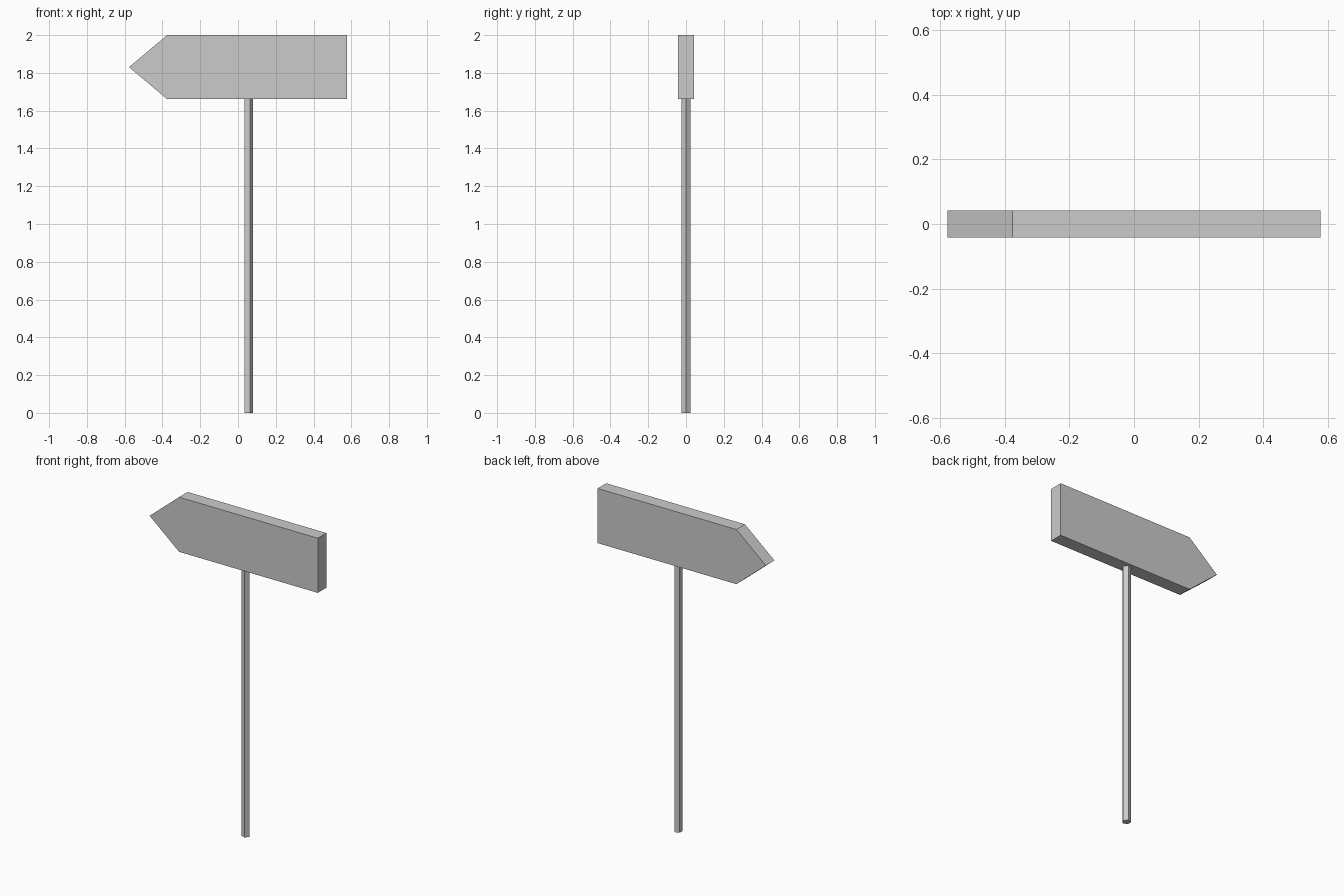
import bpy
import bmesh
from mathutils import Vector

cube = bpy.data.objects.get("Cube")
if cube:
    bpy.data.objects.remove(cube, do_unlink=True)

grey = bpy.data.materials.new("plain grey")
grey.use_nodes = True
colour = (0.6, 0.6, 0.6, 1)
grey.diffuse_color = colour
grey.node_tree.nodes["Principled BSDF"].inputs["Base Color"].default_value = colour


def prism(name, outline, direction):
    """Extrude a closed outline along a direction into a flat-shaded solid."""
    bm = bmesh.new()
    base = bm.faces.new([bm.verts.new(p) for p in outline])
    grown = bmesh.ops.extrude_face_region(bm, geom=[base], use_keep_orig=True)
    moved = [v for v in grown["geom"] if isinstance(v, bmesh.types.BMVert)]
    bmesh.ops.translate(bm, verts=moved, vec=direction)
    bmesh.ops.recalc_face_normals(bm, faces=bm.faces)
    mesh = bpy.data.meshes.new(name)
    bm.to_mesh(mesh)
    bm.free()
    mesh.materials.append(grey)
    obj = bpy.data.objects.new(name, mesh)
    bpy.context.collection.objects.link(obj)
    return obj


# Arrow-shaped board pointing to the right side
half_length, half_depth, shoulder = 0.577, 0.042, -0.375
bottom, top = 1.661, 2.0
arrow = [(-half_length, (bottom + top) / 2), (shoulder, bottom), (half_length, bottom),
         (half_length, top), (shoulder, top)]
prism("arrow_board", [(x, -half_depth, z) for x, z in arrow], Vector((0, 2 * half_depth, 0)))

# Five-sided post with one edge facing the left side
bpy.ops.mesh.primitive_cylinder_add(vertices=5, radius=0.026, depth=bottom,
                                    location=(0.0545, 0, bottom / 2))
post = bpy.context.object
post.name = "post"
# The primitive starts its first corner on +y, so turn it a quarter towards +x
post.rotation_euler.z = -1.5708
post.data.materials.append(grey)
